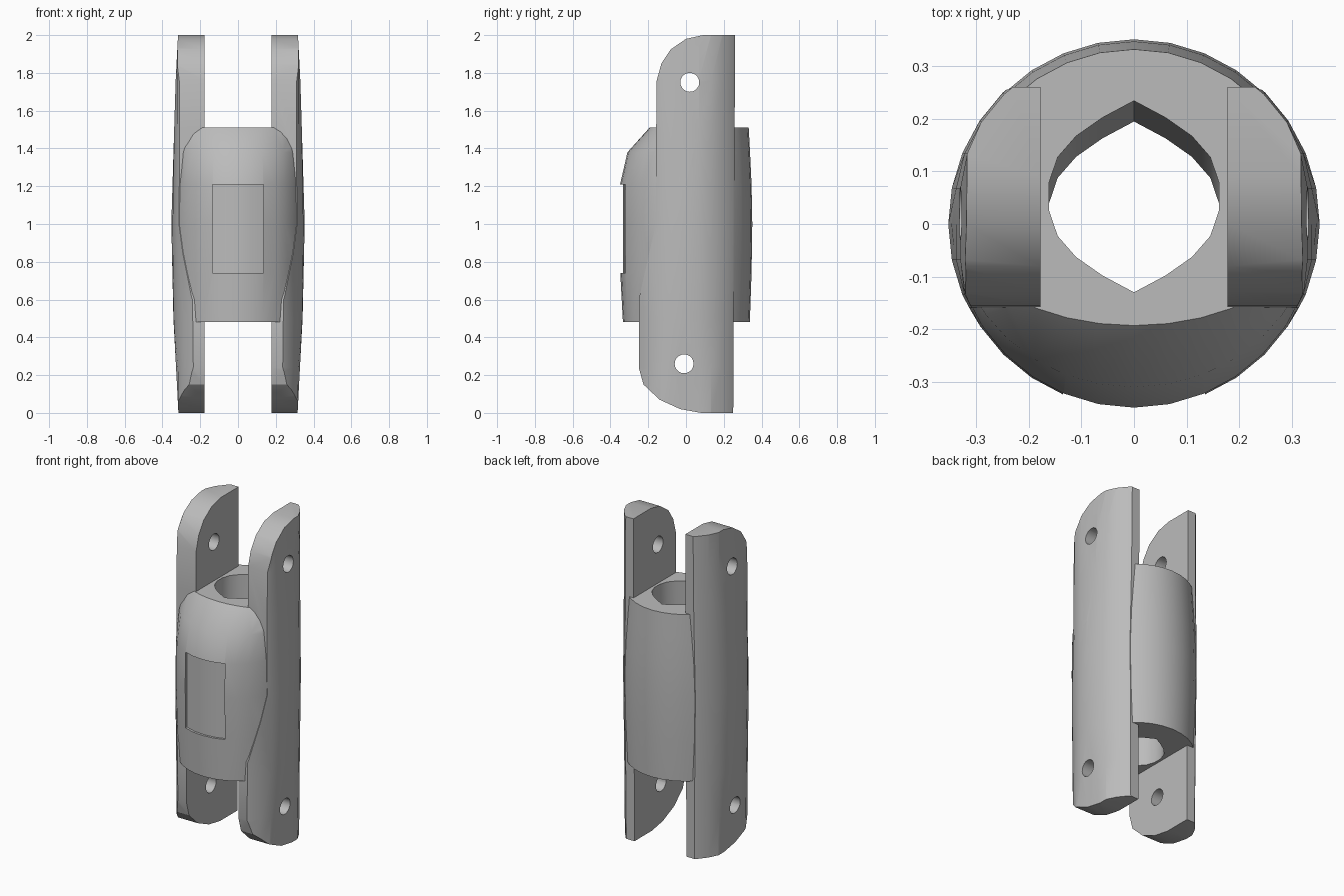
import bpy, bmesh
from math import sin, cos, pi

if "Cube" in bpy.data.objects:
    bpy.data.objects.remove(bpy.data.objects["Cube"], do_unlink=True)

grey = bpy.data.materials.new("plain grey")
grey.use_nodes = True
COLOUR = (0.5, 0.5, 0.5, 1)
grey.diffuse_color = COLOUR
grey.node_tree.nodes["Principled BSDF"].inputs["Base Color"].default_value = COLOUR


def loft(name, rings):
    """Closed solid through rings of equal point count."""
    bm = bmesh.new()
    rows = [[bm.verts.new(p) for p in ring] for ring in rings]
    n = len(rows[0])
    for low, high in zip(rows, rows[1:]):
        for i in range(n):
            j = (i + 1) % n
            bm.faces.new((low[i], low[j], high[j], high[i]))
    bm.faces.new(rows[0][::-1])
    bm.faces.new(rows[-1])
    bmesh.ops.recalc_face_normals(bm, faces=bm.faces)
    mesh = bpy.data.meshes.new(name)
    bm.to_mesh(mesh)
    bm.free()
    mesh.materials.append(grey)
    ob = bpy.data.objects.new(name, mesh)
    bpy.context.collection.objects.link(ob)
    return ob


def select(ob):
    bpy.ops.object.select_all(action='DESELECT')
    ob.select_set(True)
    bpy.context.view_layer.objects.active = ob


def combine(ob, tool, operation):
    """Apply a boolean and remove its tool."""
    select(ob)
    mod = ob.modifiers.new("cut", 'BOOLEAN')
    mod.operation = operation
    mod.solver = 'EXACT'
    mod.object = tool
    bpy.ops.object.modifier_apply(modifier=mod.name)
    bpy.data.objects.remove(tool, do_unlink=True)


def ring(z, r, front=None, cap=1, n=32):
    """Circle with its own front depth and a limit on its half width."""
    front = front or r
    pts = []
    for i in range(n):
        a = 2 * pi * i / n
        x, y = r * cos(a), sin(a)
        pts.append((max(-cap, min(cap, x)), y * (r if y > 0 else front), z))
    return pts


# Barrel body, with a shoulder falling back at its upper front
body = loft("body", [ring(*row) for row in (
    (0.48, 0.338, 0.334), (0.74, 0.347, 0.348), (1.0, 0.351, 0.351),
    (1.21, 0.347, 0.349), (1.38, 0.339, 0.31), (1.51, 0.332, 0.193))])

# Shallow curved recess in the front
panel = loft("panel_cutter", [
    [(x, y, z) for x, y in ((-0.135, -0.5), (0.135, -0.5), (0.135, -0.306),
                            (0.07, -0.327), (0, -0.334), (-0.07, -0.327),
                            (-0.135, -0.306))]
    for z in (0.74, 1.21)])
combine(body, panel, 'DIFFERENCE')

# Side plate: rounded profile trimmed to the barrel surface
profile = [(0.26, 2), (0.09, 2), (0, 1.98), (-0.08, 1.925), (-0.13, 1.85),
           (-0.155, 1.76), (-0.16, 1.3), (-0.16, 1), (-0.25, 0.6),
           (-0.25, 0.24), (-0.225, 0.15), (-0.14, 0.07), (-0.03, 0.02),
           (0.08, 0), (0.25, 0)]
prong = loft("side_prongs", [[(x, y, z) for y, z in profile]
                             for x in (0.178, 0.5)])
shell = loft("shell_cutter", [ring(z, r, None, cap) for z, r, cap in (
    (-0.01, 0.343, 0.315), (0.24, 0.345, 0.328), (0.5, 0.347, 0.342),
    (1, 0.353, 0.353), (1.5, 0.349, 0.338), (1.76, 0.349, 0.33),
    (2.01, 0.349, 0.317))])
combine(prong, shell, 'INTERSECT')

# Pin holes
for y, z in ((0.02, 1.75), (-0.01, 0.26)):
    pin = loft("pin_cutter", [
        [(x, y + 0.05 * cos(k * pi / 10), z + 0.05 * sin(k * pi / 10))
         for k in range(20)] for x in (0.1, 0.6)])
    combine(prong, pin, 'DIFFERENCE')

# Both sides, joined to the body
select(prong)
prong.modifiers.new("mirror", 'MIRROR')
bpy.ops.object.modifier_apply(modifier="mirror")
combine(body, prong, 'UNION')

# Slightly slanted bore, pointed at front and back
half = [(0, 0.182), (0.06, 0.15), (0.11, 0.115), (0.145, 0.075), (0.162, 0.025),
        (0.162, -0.025), (0.145, -0.075), (0.11, -0.115), (0.06, -0.15), (0, -0.182)]
outline = half + [(-x, y) for x, y in half[-2:0:-1]]
bore = loft("bore_cutter", [[(x, y + shift, z) for x, y in outline]
                            for z, shift in ((0.38, 0.009), (1.61, 0.056))])
combine(body, bore, 'DIFFERENCE')

body.name = "clevis_body"
select(body)
bpy.ops.object.shade_smooth_by_angle(angle=pi / 6)
